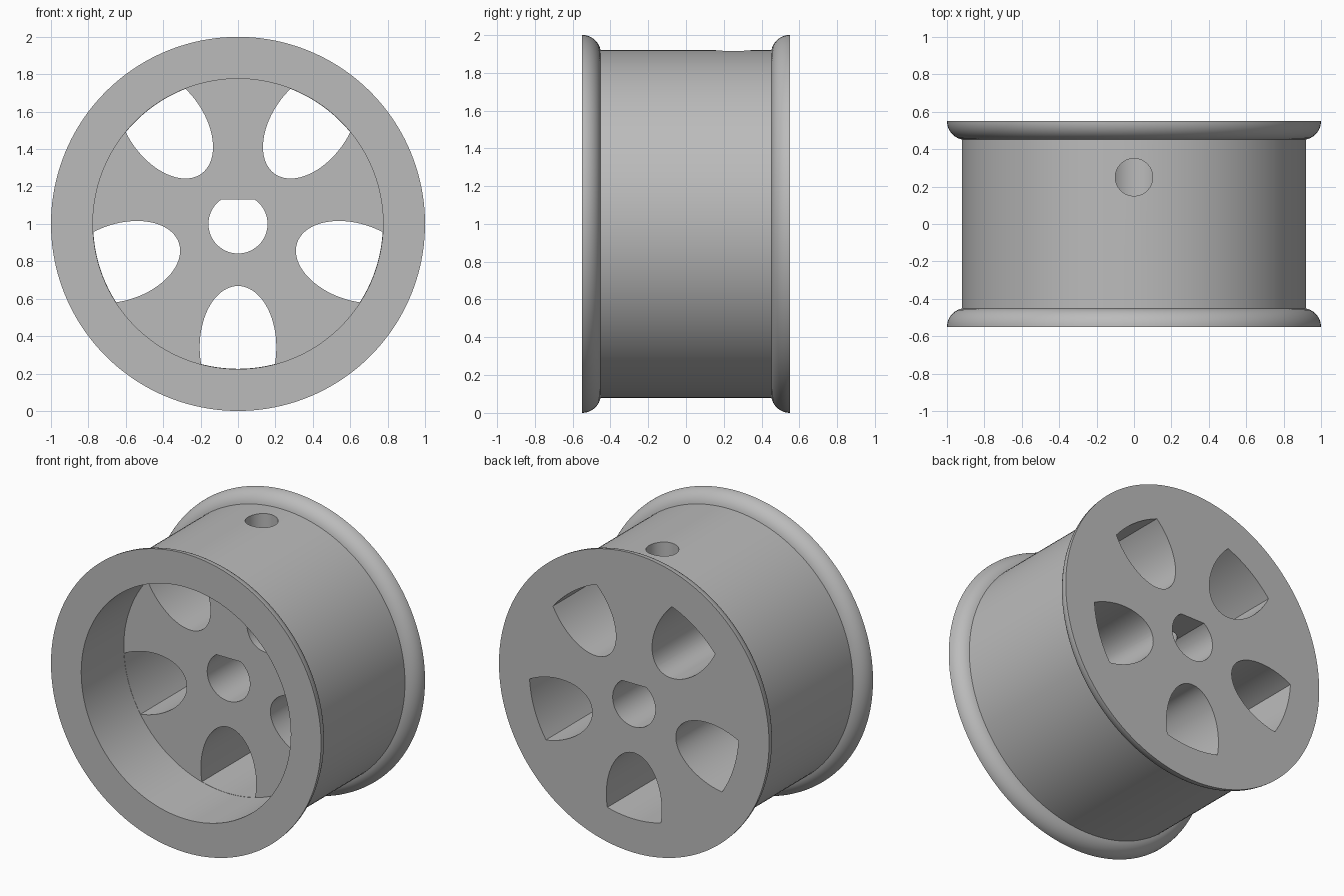
import bpy, bmesh, math
from mathutils import Vector

if "Cube" in bpy.data.objects:
    bpy.data.objects.remove(bpy.data.objects["Cube"])

SEG = 160
R_CAV, WEB = 0.776, -0.10      # cavity radius, front face of the spoked web

grey = bpy.data.materials.new("plain grey")
grey.diffuse_color = (0.5, 0.5, 0.5, 1)
grey.use_nodes = True
grey.node_tree.nodes["Principled BSDF"].inputs["Base Color"].default_value = grey.diffuse_color


def make_object(name, bm):
    bmesh.ops.recalc_face_normals(bm, faces=bm.faces)
    me = bpy.data.meshes.new(name)
    bm.to_mesh(me)
    bm.free()
    me.materials.append(grey)
    ob = bpy.data.objects.new(name, me)
    bpy.context.collection.objects.link(ob)
    return ob


def prism(name, pts, lo, hi, along_y=True):
    """Extrude a closed 2D outline along y (outline in x,z) or along z (outline in x,y)."""
    bm = bmesh.new()
    place = (lambda p, d: (p[0], d, p[1])) if along_y else (lambda p, d: (p[0], p[1], d))
    face = bm.faces.new([bm.verts.new(place(p, lo)) for p in pts])
    out = bmesh.ops.extrude_face_region(bm, geom=[face])
    shift = Vector(place((0, 0), hi - lo))
    for v in out["geom"]:
        if isinstance(v, bmesh.types.BMVert):
            v.co += shift
    return make_object(name, bm)


# Wheel body: a lathe profile of (radius, y) from cavity floor round to the back face
lip = [math.acos(0.2) * i / 10 for i in range(11)]
front_lip = [(0.9 + 0.1 * math.cos(t), -0.55 + 0.1 * math.sin(t)) for t in lip]
back_lip = [(r, -y) for r, y in reversed(front_lip)]
profile = [(R_CAV, WEB), (R_CAV, -0.55)] + front_lip + back_lip

bm = bmesh.new()
rings = []
for r, y in profile:
    rings.append([bm.verts.new((r * math.cos(a), y, 1 + r * math.sin(a)))
                  for a in (math.tau * i / SEG for i in range(SEG))])
for a, b in zip(rings, rings[1:]):
    for i in range(SEG):
        j = (i + 1) % SEG
        bm.faces.new((a[i], a[j], b[j], b[i]))
bm.faces.new(rings[0])
bm.faces.new(rings[-1])
wheel = make_object("wheel", bm)

# D-shaped axle bore
flat = math.asin(0.13 / 0.158)
sweep = math.pi + 2 * flat
bore = [(0.158 * math.cos(a), 1 + 0.158 * math.sin(a))
        for a in (math.pi - flat + sweep * i / 64 for i in range(65))]
cutters = [prism("bore_cutter", bore, -0.4, 0.7)]

# Five arched windows: half ellipse towards the hub, arc along the cavity wall
R_WIN = R_CAV - 0.0015
half = math.asin(0.196 / R_WIN)
start = math.asin((R_WIN * math.cos(half) - 0.66) / 0.328)
outline = []
for i in range(49):
    t = -start + (math.pi + 2 * start) * i / 48
    outline.append((0.205 * math.cos(t), 0.66 - 0.328 * math.sin(t)))
outline += [(R_WIN * math.sin(a), R_WIN * math.cos(a))
            for a in (-half + 2 * half * i / 17 for i in range(1, 17))]
for k in range(5):
    c, s = math.cos(math.tau * k / 5), math.sin(math.tau * k / 5)
    pts = [(t * c + r * s, 1 + t * s - r * c) for t, r in outline]
    cutters.append(prism("window_cutter", pts, -0.4, 0.7))

# Set-screw hole from the tread down into the bore
ring = [(0.1 * math.cos(math.tau * i / 64), 0.25 + 0.1 * math.sin(math.tau * i / 64))
        for i in range(64)]
cutters.append(prism("screw_hole_cutter", ring, 1.05, 2.1, along_y=False))

# Cut everything out and remove the helpers
bpy.context.view_layer.objects.active = wheel
wheel.select_set(True)
for cutter in cutters:
    cutter.hide_render = True
    mod = wheel.modifiers.new("cut", 'BOOLEAN')
    mod.operation, mod.solver, mod.object = 'DIFFERENCE', 'EXACT', cutter
    bpy.ops.object.modifier_apply(modifier=mod.name)
    bpy.data.objects.remove(cutter)
bpy.ops.object.shade_smooth_by_angle(angle=math.radians(30))
